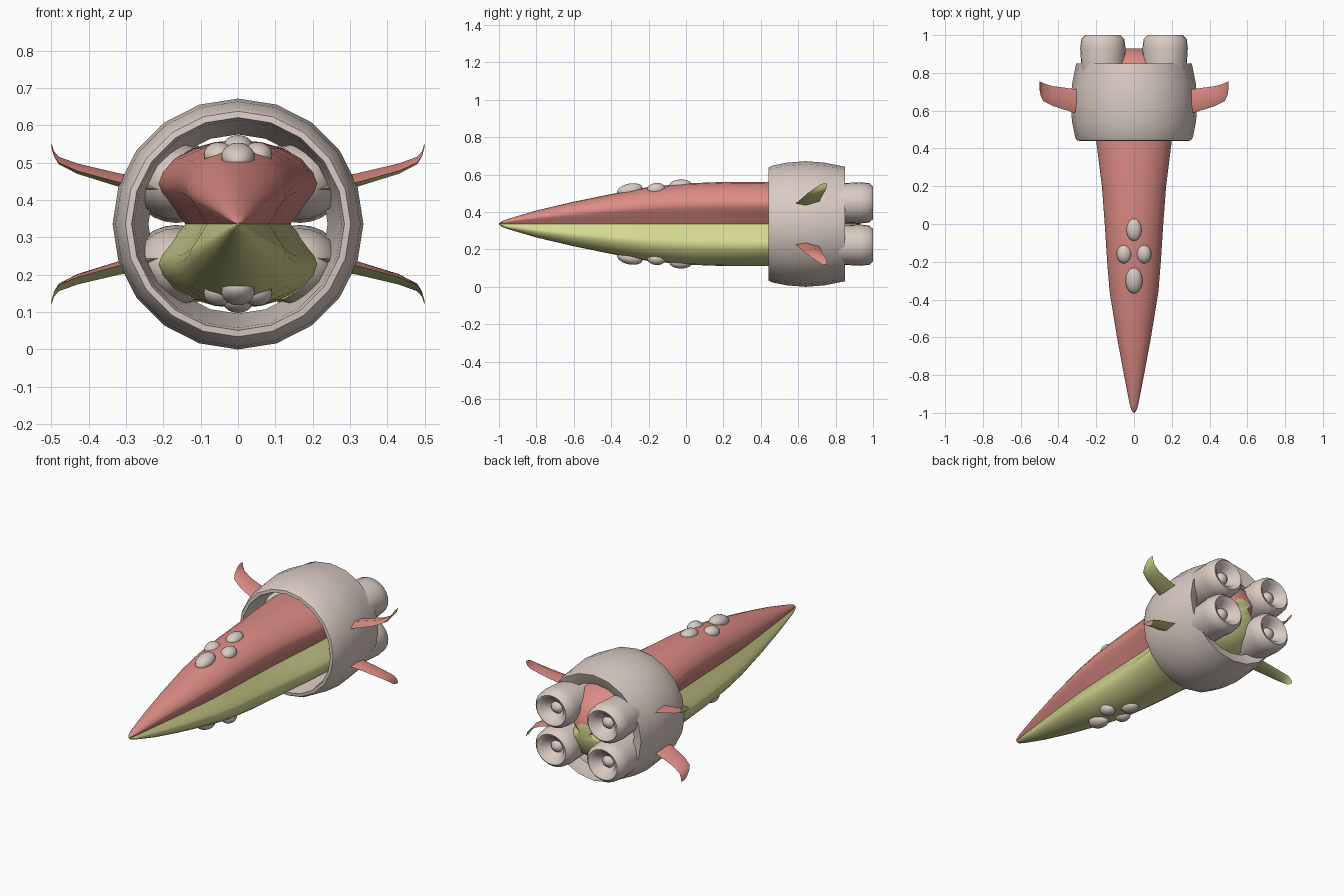
import bpy, math
from mathutils import Matrix

cube = bpy.data.objects.get("Cube")
if cube:
    bpy.data.objects.remove(cube)

AXIS = 0.336  # height of the ship's centre line


def material(name, rgb):
    m = bpy.data.materials.new(name)
    m.use_nodes = True
    col = (*rgb, 1)
    m.diffuse_color = col
    m.node_tree.nodes["Principled BSDF"].inputs["Base Color"].default_value = col
    return m


RED = material("salmon red", (0.72, 0.26, 0.235))
YELLOW = material("pale olive yellow", (0.66, 0.68, 0.28))
GREY = material("warm grey", (0.70, 0.60, 0.55))


def finish(obj, mats, angle=40):
    for m in mats:
        obj.data.materials.append(m)
    bpy.ops.object.select_all(action='DESELECT')
    obj.select_set(True)
    bpy.context.view_layer.objects.active = obj
    bpy.ops.object.mode_set(mode='EDIT')
    bpy.ops.mesh.select_all(action='SELECT')
    bpy.ops.mesh.normals_make_consistent(inside=False)
    bpy.ops.object.mode_set(mode='OBJECT')
    bpy.ops.object.shade_smooth_by_angle(angle=math.radians(angle))
    return obj


def loft(name, rings, mats, closed=False, caps=True, angle=40):
    """Skin a list of equal-length point loops."""
    n = len(rings[0])
    verts = [p for r in rings for p in r]
    count = len(rings)
    faces = []
    for i in range(count if closed else count - 1):
        a, b = i * n, (i + 1) % count * n
        faces += [(a + j, a + (j + 1) % n, b + (j + 1) % n, b + j) for j in range(n)]
    if caps and not closed:
        faces += [tuple(range(n)), tuple(range((count - 1) * n, count * n))]
    me = bpy.data.meshes.new(name)
    me.from_pydata(verts, [], faces)
    obj = bpy.data.objects.new(name, me)
    bpy.context.collection.objects.link(obj)
    return finish(obj, mats, angle)


def lathe(name, profile, sides, cx=0, cz=AXIS, flat=1, **kw):
    """Turn (y, radius) points around an axis along y."""
    turn = [math.tau * k / sides for k in range(sides)]
    rings = [[(cx + r * math.sin(t), y, cz + flat * r * math.cos(t)) for t in turn]
             for y, r in profile]
    return loft(name, rings, [GREY], **kw)


# Hull: pinched two-lobed section, red above and yellow below
quarter = [(.64, 0), (.82, .22), (.96, .38), (1, .48), (.95, .61), (.8, .77),
           (.55, .9), (.28, .975), (0, 1)]
upper = quarter + [(-x, z) for x, z in quarter[-2::-1]]
section = upper + [(x, -z) for x, z in upper[-2:0:-1]]
stations = [(-1, .003, .003), (-.985, .014, .015), (-.95, .024, .028), (-.8, .053, .072),
            (-.6, .09, .119), (-.36, .129, .168), (-.2, .142, .198), (0, .155, .217),
            (.2, .17, .225), (.44, .2, .225), (.65, .22, .225), (.8, .2, .208),
            (.89, .13, .145), (.93, .05, .05)]
hull = loft("hull", [[(x * w, y, AXIS + z * h) for x, z in section]
                     for y, w, h in stations], [RED, YELLOW])
for f in hull.data.polygons:
    f.material_index = 0 if f.center.z > AXIS else 1

# Engine shroud ring
lathe("engine_shroud",
      [(.44, .285), (.442, .302), (.46, .312), (.54, .328), (.64, .336), (.74, .328),
       (.85, .306), (.845, .29), (.82, .24), (.7, .255), (.47, .278)],
      20, closed=True)

# Four thrusters with a hollowed end and a centre nub
thruster = [(.55, .03), (.6, .085), (.7, .11), (.85, .115), (.93, .12), (.98, .114),
            (1, .094), (.99, .072), (.96, .05), (.95, .036), (.965, .024), (.972, .006)]
for side, sx in (("left", 1), ("right", -1)):
    for level, sz in (("upper", 1), ("lower", -1)):
        lathe(f"{level}_{side}_thruster", thruster, 24, .165 * sx, AXIS + .113 * sz,
              .92, angle=60)

# Four thin swept fins with turned tips: x, leading y, trailing y, rise, thickness
fin = [(.2, .57, .715, .095, .02), (.32, .59, .715, .118, .018), (.43, .625, .73, .148, .014),
       (.48, .65, .745, .17, .01), (.493, .675, .752, .188, .007), (.5, .71, .755, .212, .003)]
for side, sx in (("left", 1), ("right", -1)):
    for level, sz in (("upper", 1), ("lower", -1)):
        rings = []
        for x, y0, y1, rise, t in fin:
            z = AXIS + sz * rise
            mid = y0 + .4 * (y1 - y0)
            rings.append([(x * sx, y0, z - sz * .006), (x * sx, mid, z + t),
                          (x * sx, y1, z + sz * .006), (x * sx, mid, z - t)])
        obj = loft(f"{level}_{side}_fin", rings, [RED, YELLOW], angle=50)
        for f in obj.data.polygons:
            f.material_index = 0 if f.normal.z > 0 else 1

# Blister pods on the back and belly: x, y, rise, radii, nose tilt
pods = [("rear", 0, -.03, .208, (.04, .06, .03), .05),
        ("left", .052, -.16, .185, (.04, .05, .034), .15),
        ("right", -.052, -.16, .185, (.04, .05, .034), .15),
        ("front", 0, -.3, .18, (.045, .07, .036), .2)]
for level, sz in (("top", 1), ("belly", -1)):
    for label, x, y, rise, radii, tilt in pods:
        bpy.ops.mesh.primitive_uv_sphere_add(segments=20, ring_count=12, radius=1)
        pod = bpy.context.object
        pod.name = f"{level}_{label}_pod"
        pod.data.transform(Matrix.Translation((x, y, AXIS + sz * rise))
                           @ Matrix.Rotation(sz * tilt, 4, 'X')
                           @ Matrix.Diagonal((*radii, 1)))
        finish(pod, [GREY], 60)
